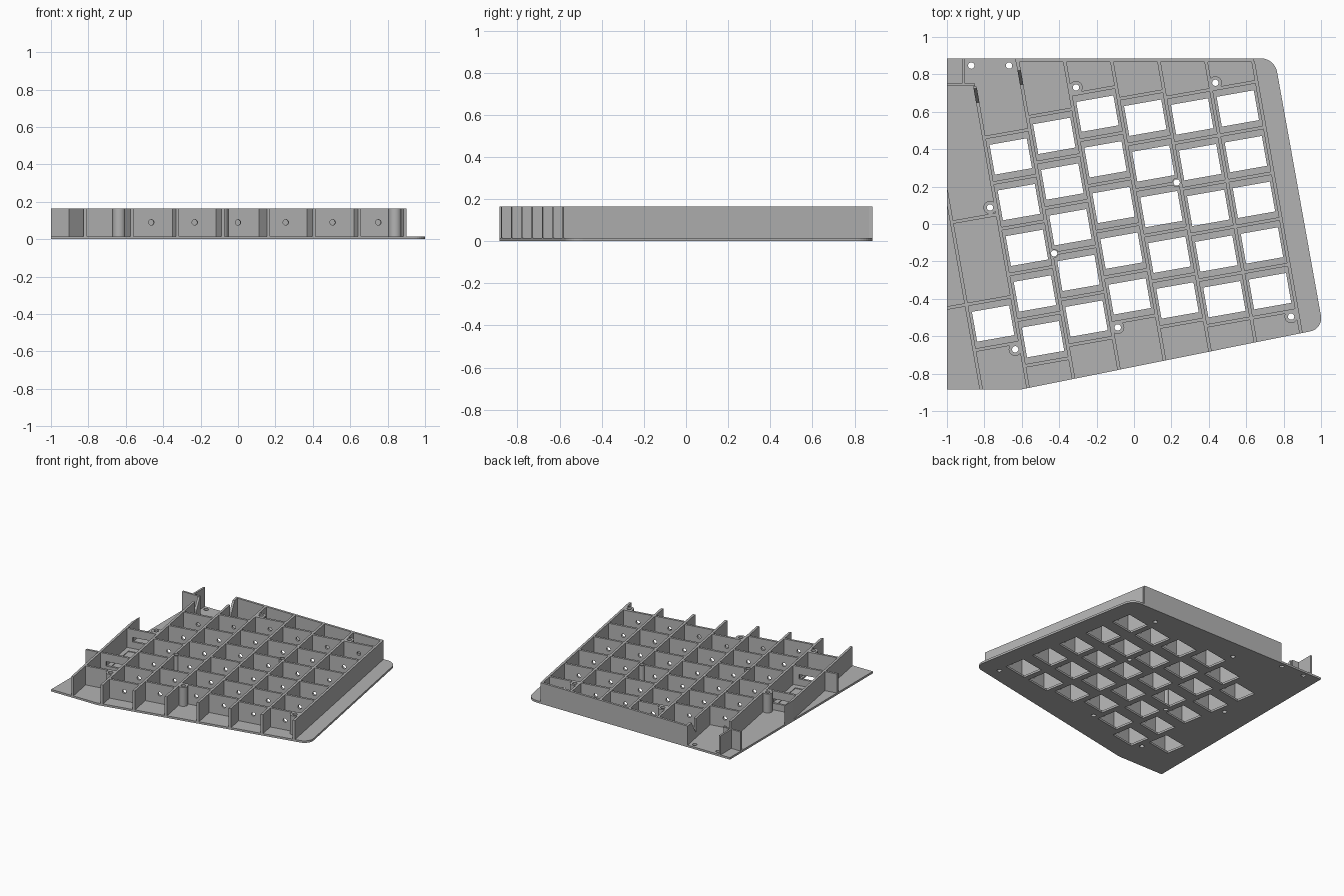
import bpy, bmesh, math
from mathutils import Vector, Matrix

if "Cube" in bpy.data.objects:
    bpy.data.objects.remove(bpy.data.objects["Cube"], do_unlink=True)

GREY = (0.45, 0.45, 0.45, 1)
PITCH, THICK, PLATE, TOP = 0.248, 0.018, 0.016, 0.165
ROT = Matrix.Rotation(math.radians(10), 4, 'Z')
COLUMN_TOPS = [0.470, 0.538, 0.615, 0.549, 0.512, 0.512]
FIRST_U, THUMB_V, ROWS = -0.586, -0.393, 5

mat = bpy.data.materials.new("grey_plastic")
mat.use_nodes = True
mat.diffuse_color = GREY
mat.node_tree.nodes["Principled BSDF"].inputs["Base Color"].default_value = GREY


def add_box(bm, center, size, rot=ROT, clips=()):
    """Box placed in the rotated key grid, trimmed by (point, outward normal) planes."""
    part = bmesh.new()
    bmesh.ops.create_cube(part, size=1, matrix=rot @ Matrix.Translation(center)
                          @ Matrix.Diagonal((*size, 1)))
    for co, no in clips:
        bmesh.ops.bisect_plane(part, geom=part.verts[:] + part.edges[:] + part.faces[:],
                               plane_co=co, plane_no=no, clear_outer=True)
        bmesh.ops.holes_fill(part, edges=[e for e in part.edges if e.is_boundary])
    mesh = bpy.data.meshes.new("temp")
    part.to_mesh(mesh)
    part.free()
    bm.from_mesh(mesh)
    bpy.data.meshes.remove(mesh)


def add_cylinder(bm, matrix, radius, depth, sides=24):
    bmesh.ops.create_cone(bm, cap_ends=True, segments=sides, radius1=radius,
                          radius2=radius, depth=depth, matrix=matrix)


def add_prism(bm, points, offset):
    """Extrude a closed loop of 3D points along an offset."""
    face = bm.faces.new([bm.verts.new(p) for p in points])
    ext = bmesh.ops.extrude_face_region(bm, geom=[face], use_keep_orig=True)
    bmesh.ops.translate(bm, vec=offset,
                        verts=[g for g in ext["geom"] if isinstance(g, bmesh.types.BMVert)])


def finish(name, bm):
    bmesh.ops.recalc_face_normals(bm, faces=bm.faces[:])
    mesh = bpy.data.meshes.new(name)
    bm.to_mesh(mesh)
    bm.free()
    obj = bpy.data.objects.new(name, mesh)
    bpy.context.collection.objects.link(obj)
    mesh.materials.append(mat)
    return obj


def cut(obj, *cutters):
    bpy.context.view_layer.objects.active = obj
    for cutter in cutters:
        mod = obj.modifiers.new("cut", 'BOOLEAN')
        mod.operation, mod.solver, mod.object = 'DIFFERENCE', 'EXACT', cutter
        bpy.ops.object.modifier_apply(modifier=mod.name)


# Key positions in the rotated grid
keys = [(FIRST_U + i * PITCH, top - r * PITCH)
        for i, top in enumerate(COLUMN_TOPS) for r in range(ROWS)]
thumb_u = FIRST_U - PITCH
keys.append((thumb_u, THUMB_V))

# Base plate with two rounded right corners
outline = [(-1, 0.885), (-1, -0.885), (-0.605, -0.885), (1.012, -0.56), (0.752, 0.885)]
bm = bmesh.new()
add_prism(bm, [(x, y, 0) for x, y in outline], (0, 0, PLATE))
corners = [e for e in bm.edges if abs(e.verts[0].co.z - e.verts[1].co.z) > 0.01
           and e.verts[0].co.x > 0.5]
bmesh.ops.bevel(bm, geom=corners, offset=0.07, segments=8, profile=0.5, affect='EDGES')
plate = finish("base_plate", bm)

# Cutters: key openings, battery recess, screw holes
bm = bmesh.new()
for u, v in keys:
    add_box(bm, (u, v, 0), (0.202, 0.162, 0.1))
key_cutter = finish("key_cutter", bm)

bm = bmesh.new()
add_box(bm, (-0.835, -0.048, PLATE), (0.16, 0.335, 0.012))
recess_cutter = finish("recess_cutter", bm)

bosses = [(-0.31, 0.73), (0.435, 0.755), (-0.77, 0.088), (0.228, 0.222),
          (-0.427, -0.157), (-0.087, -0.553), (-0.635, -0.67), (0.84, -0.495)]
plain_holes = [(-0.87, 0.847), (-0.668, 0.847)]
bm = bmesh.new()
for x, y in bosses + plain_holes:
    add_cylinder(bm, Matrix.Translation((x, y, 0.1)), 0.017, 0.5)
screw_cutter = finish("screw_cutter", bm)

cut(plate, key_cutter, recess_cutter, screw_cutter)

# Long walls between columns, running out to the plate's front edge
mid_z, height = (TOP + PLATE) / 2, TOP - PLATE
front_dir = Vector((1.617, 0.325, 0))
front = [(Vector((-0.605, -0.885, 0)), Vector((front_dir.y, -front_dir.x, 0)).normalized()),
         (Vector((0, -0.885, 0)), Vector((0, -1, 0)))]
left = (Vector((-1, 0, 0)), Vector((-1, 0, 0)))
bm = bmesh.new()
for j in range(-1, 7):
    u = FIRST_U + (j - 0.5) * PITCH
    back_y = 0.735 if j == 0 else 0.87
    back = (Vector((0, back_y, 0)), Vector((0, 1, 0)))
    add_box(bm, (u, 0, mid_z), (THICK, 3, height), clips=front + [back, left])
long_walls = finish("column_walls", bm)

# Sloped notches near the back of the two leftmost full walls
bm = bmesh.new()
for x, y in [(-0.605, 0.825), (-0.825, 0.729)]:
    add_prism(bm, [(x - 0.06, y, 0.17), (x - 0.06, y - 0.08, 0.17),
                   (x - 0.06, y - 0.08, 0.05)], (0.12, 0, 0))
notch_cutter = finish("notch_cutter", bm)
cut(long_walls, notch_cutter, screw_cutter)

# Cross walls above and below every key, plus the battery bay end
span = PITCH - THICK
cross = [(FIRST_U + i * PITCH, top + PITCH / 2 - r * PITCH)
         for i, top in enumerate(COLUMN_TOPS) for r in range(ROWS + 1)]
thumb_cross = [(thumb_u, THUMB_V + PITCH / 2), (thumb_u, THUMB_V - PITCH / 2), (thumb_u, 0.178)]
bm = bmesh.new()
for u, v in cross + thumb_cross:
    add_box(bm, (u, v, mid_z), (span, THICK, height))
add_box(bm, (thumb_u - PITCH, THUMB_V + PITCH / 2, mid_z), (span, THICK, height), clips=[left])
cross_walls = finish("row_walls", bm)

# Wire holes and a cable slot through the cross walls
bm = bmesh.new()
for u, v in cross:
    add_cylinder(bm, ROT @ Matrix.Translation((u, v, 0.09)) @ Matrix.Rotation(math.pi / 2, 4, 'X'),
                 0.015, 0.06, 16)
for u, v in (thumb_cross[0], thumb_cross[2]):
    add_box(bm, (u, v, 0.085), (0.14, 0.06, 0.035))
wire_cutter = finish("wire_cutter", bm)
cut(cross_walls, wire_cutter, screw_cutter)

# Back wall and the small corner walls by the connector
flat = Matrix.Identity(4)
bm = bmesh.new()
add_box(bm, (0.005, 0.876, mid_z), (1.275, THICK, height), flat)
finish("back_wall", bm)
bm = bmesh.new()
add_box(bm, (-0.912, 0.815, mid_z), (0.015, 0.14, height), flat)
add_box(bm, (-0.925, 0.744, mid_z), (0.15, 0.015, height), flat)
finish("connector_walls", bm)

# Screw bosses
bm = bmesh.new()
for x, y in bosses:
    radius = 0.024 if (x, y) in bosses[3:5] else 0.035
    add_cylinder(bm, Matrix.Translation((x, y, mid_z)), radius, height)
boss = finish("screw_bosses", bm)
cut(boss, screw_cutter)

# Keep screw bosses out of the key openings
cut(boss, key_cutter)
bpy.ops.object.select_all(action='DESELECT')
boss.select_set(True)
bpy.context.view_layer.objects.active = boss
bpy.ops.object.shade_smooth_by_angle()

for cutter in (key_cutter, recess_cutter, screw_cutter, notch_cutter, wire_cutter):
    bpy.data.objects.remove(cutter, do_unlink=True)
